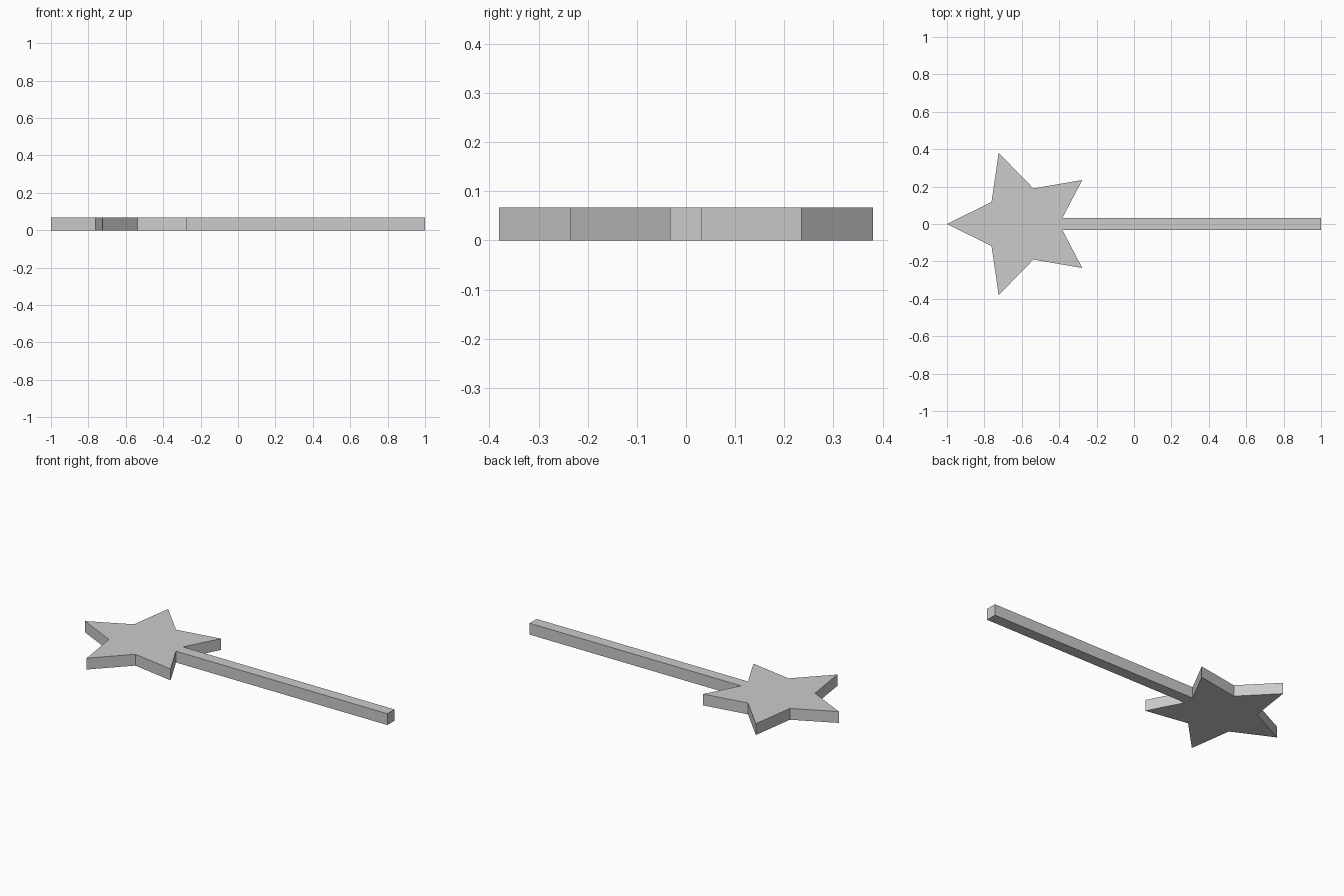
import bpy, bmesh
from math import cos, sin, pi

cube = bpy.data.objects.get("Cube")
if cube:
    bpy.data.objects.remove(cube, do_unlink=True)

THICK = 0.067
CENTRE_X = -0.6
OUTER, INNER = 0.4, 0.2
HALF_WIDTH = 0.033

grey = bpy.data.materials.new("light grey")
grey.use_nodes = True
colour = (0.6, 0.6, 0.6, 1)
grey.diffuse_color = colour
grey.node_tree.nodes["Principled BSDF"].inputs["Base Color"].default_value = colour


def slab(name, outline):
    """Extrude a flat outline upward from the ground."""
    bm = bmesh.new()
    base = bm.faces.new([bm.verts.new((x, y, 0)) for x, y in outline])
    top = bmesh.ops.extrude_face_region(bm, geom=[base], use_keep_orig=True)
    verts = [v for v in top["geom"] if isinstance(v, bmesh.types.BMVert)]
    bmesh.ops.translate(bm, verts=verts, vec=(0, 0, THICK))
    bmesh.ops.recalc_face_normals(bm, faces=bm.faces)
    mesh = bpy.data.meshes.new(name)
    bm.to_mesh(mesh)
    bm.free()
    mesh.materials.append(grey)
    obj = bpy.data.objects.new(name, mesh)
    bpy.context.collection.objects.link(obj)
    return obj


# Five-pointed star with one tip facing away from the handle
star = []
for i in range(10):
    radius = INNER if i % 2 else OUTER
    angle = pi + i * pi / 5
    star.append((CENTRE_X + radius * cos(angle), radius * sin(angle)))
slab("star_head", star)

# Square handle whose pointed end fits the notch between two star tips
notch_x, tip = CENTRE_X + INNER, star[4]
shoulder_x = notch_x + HALF_WIDTH * (tip[0] - notch_x) / abs(tip[1])
slab("handle", [(notch_x, 0), (shoulder_x, -HALF_WIDTH), (1, -HALF_WIDTH),
                (1, HALF_WIDTH), (shoulder_x, HALF_WIDTH)])
